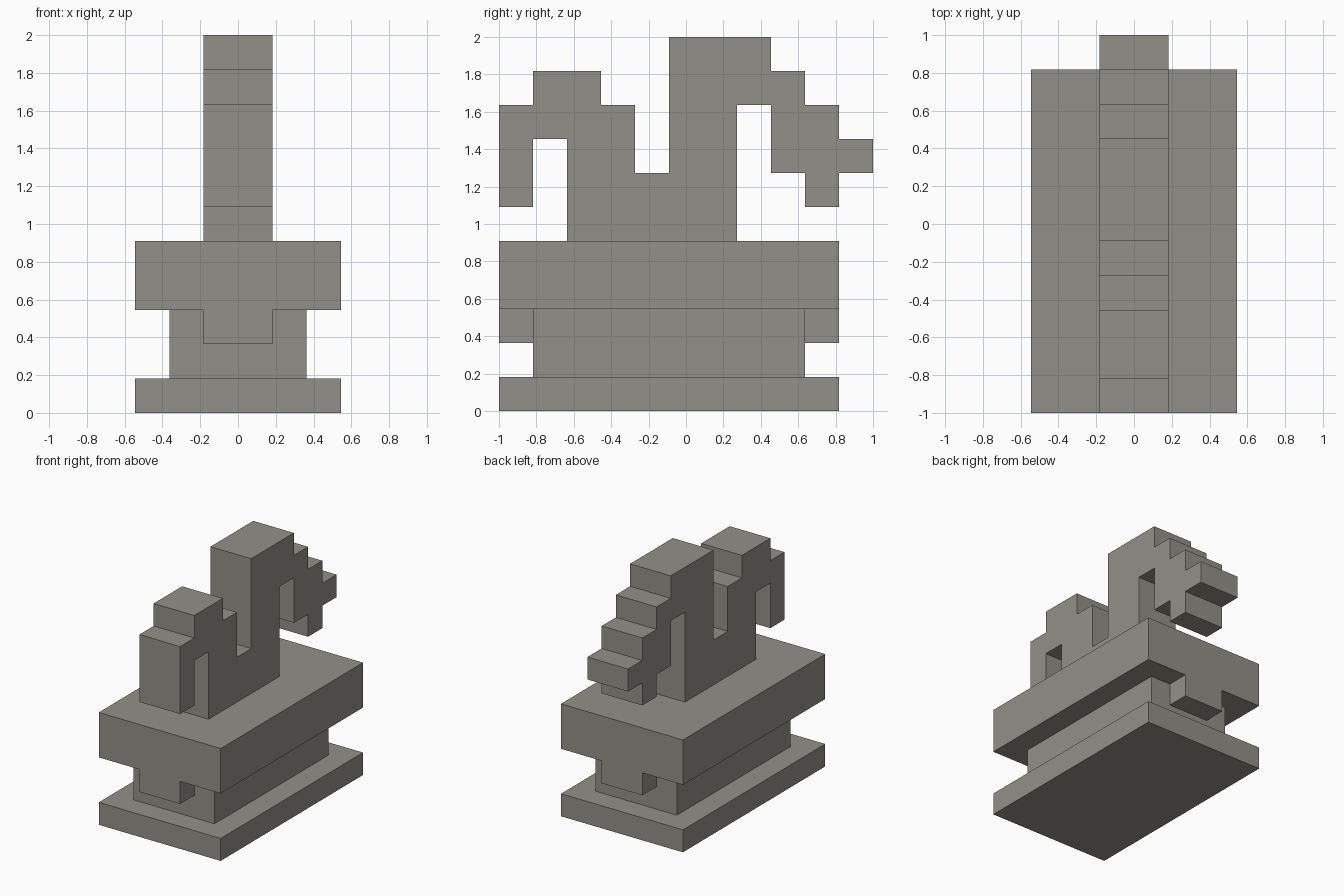
import bpy
import bmesh

U = 2 / 11  # side of one block

cube = bpy.data.objects.get("Cube")
if cube:
    bpy.data.objects.remove(cube, do_unlink=True)

stone = bpy.data.materials.new("grey_stone")
stone.use_nodes = True
colour = (0.29, 0.28, 0.25, 1)
stone.diffuse_color = colour
stone.node_tree.nodes["Principled BSDF"].inputs["Base Color"].default_value = colour


def prism(name, profile, half_width):
    """Extrude a (y, z) outline, in blocks, symmetrically along x."""
    bm = bmesh.new()
    verts = [bm.verts.new((-half_width * U, y * U - 1, z * U)) for y, z in profile]
    face = bm.faces.new(verts)
    result = bmesh.ops.extrude_face_region(bm, geom=[face])
    moved = [v for v in result["geom"] if isinstance(v, bmesh.types.BMVert)]
    bmesh.ops.translate(bm, verts=moved, vec=(2 * half_width * U, 0, 0))
    bmesh.ops.recalc_face_normals(bm, faces=bm.faces)
    mesh = bpy.data.meshes.new(name)
    bm.to_mesh(mesh)
    bm.free()
    mesh.materials.append(stone)
    obj = bpy.data.objects.new(name, mesh)
    bpy.context.collection.objects.link(obj)
    return obj


def block(name, half_width, y0, y1, z0, z1):
    return prism(name, [(y0, z0), (y1, z0), (y1, z1), (y0, z1)], half_width)


# Pedestal
block("base_plinth", 3, 0, 10, 0, 1)
block("pedestal_core", 2, 1, 9, 1, 3)
block("top_slab", 3, 0, 10, 3, 5)
block("front_tab", 1, 0, 1, 2, 3)
block("back_tab", 1, 9, 10, 2, 3)

# Stepped figure: short hooked arm in front, tall hooked arm behind
front_arm = [(2, 5), (2, 8), (1, 8), (1, 6), (0, 6), (0, 9), (1, 9), (1, 10),
             (3, 10), (3, 9), (4, 9), (4, 7)]
back_arm = [(5, 7), (5, 11), (8, 11), (8, 10), (9, 10), (9, 9), (10, 9), (10, 8),
            (11, 8), (11, 7), (10, 7), (10, 6), (9, 6), (9, 7), (8, 7), (8, 9),
            (7, 9), (7, 5)]
prism("stepped_figure", front_arm + back_arm, 1)
